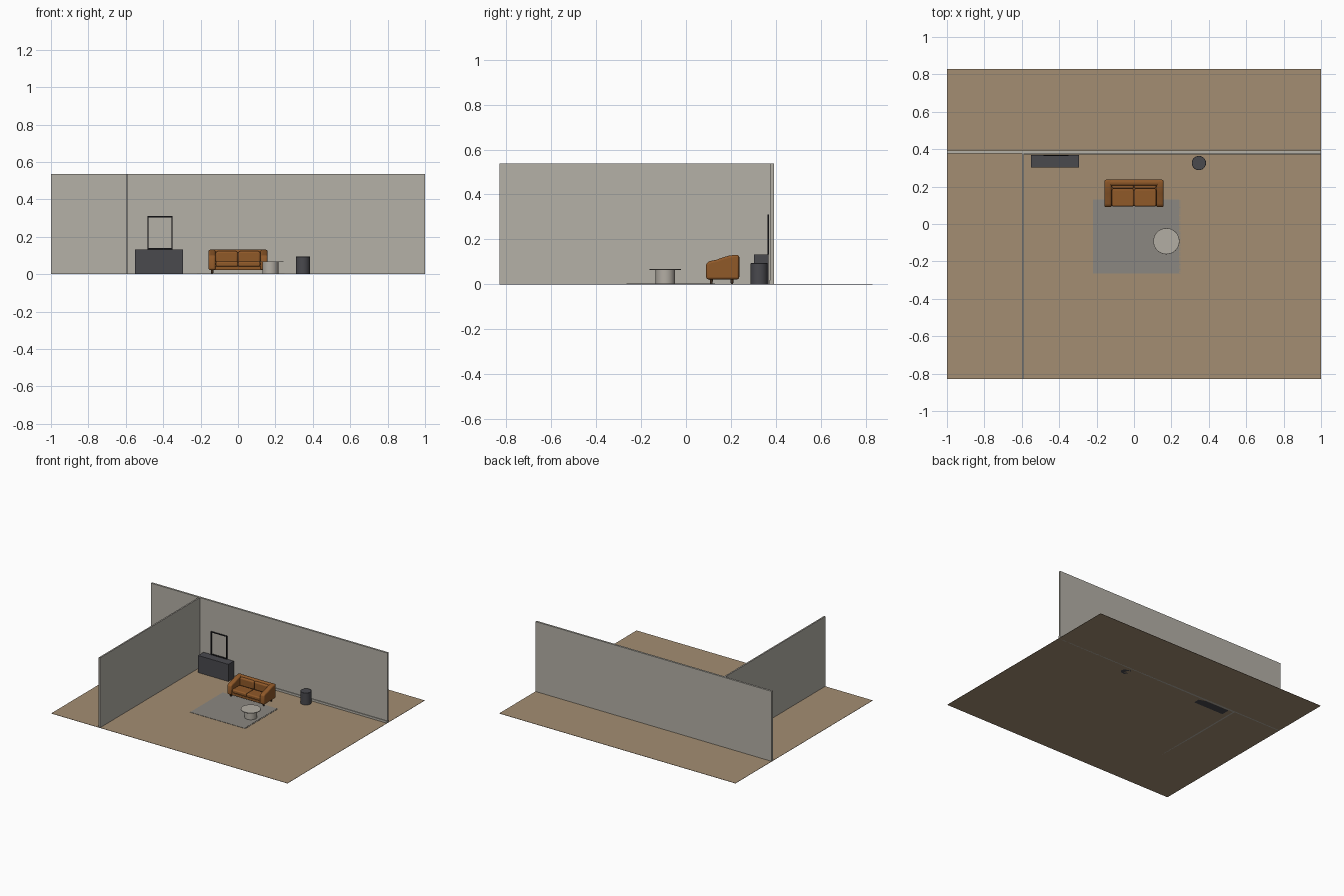
import bpy, bmesh, math
from mathutils import Vector

cube = bpy.data.objects.get("Cube")
if cube:
    bpy.data.objects.remove(cube, do_unlink=True)


def material(name, r, g, b):
    m = bpy.data.materials.new(name)
    m.use_nodes = True
    m.diffuse_color = (r, g, b, 1)
    bsdf = next(n for n in m.node_tree.nodes if n.type == 'BSDF_PRINCIPLED')
    bsdf.inputs["Base Color"].default_value = (r, g, b, 1)
    return m


WOOD = material("floor wood", 0.37, 0.27, 0.17)
PLASTER = material("wall plaster", 0.46, 0.44, 0.39)
CHARCOAL = material("charcoal", 0.067, 0.067, 0.076)
WOOL = material("rug wool", 0.26, 0.245, 0.22)
STONE = material("table stone", 0.45, 0.42, 0.37)
LEATHER = material("tan leather", 0.28, 0.10, 0.022)
BLACK = material("black metal", 0.013, 0.013, 0.015)
DARK_WOOD = material("dark wood", 0.06, 0.03, 0.015)


def finish(bm, name, mat, bevel=0, segments=4, smooth=False):
    bmesh.ops.recalc_face_normals(bm, faces=bm.faces)
    mesh = bpy.data.meshes.new(name)
    bm.to_mesh(mesh)
    bm.free()
    mesh.materials.append(mat)
    ob = bpy.data.objects.new(name, mesh)
    bpy.context.collection.objects.link(ob)
    if bevel:
        mod = ob.modifiers.new("soft edges", 'BEVEL')
        mod.width, mod.segments = bevel, segments
    if bevel or smooth:
        bpy.ops.object.select_all(action='DESELECT')
        ob.select_set(True)
        bpy.context.view_layer.objects.active = ob
        bpy.ops.object.shade_smooth_by_angle(angle=math.radians(40))
    return ob


def box(name, mat, x, y, z, bevel=0, segments=4):
    """Box given by its (min, max) along each axis."""
    bm = bmesh.new()
    bmesh.ops.create_cube(bm, size=1)
    for v in bm.verts:
        v.co = Vector([r[0] if c < 0 else r[1] for c, r in zip(v.co, (x, y, z))])
    return finish(bm, name, mat, bevel, segments)


def cylinder(name, mat, x, y, z, r_low, r_top=None, bevel=0):
    bm = bmesh.new()
    bmesh.ops.create_cone(bm, cap_ends=True, segments=40, radius1=r_low,
                          radius2=r_top or r_low, depth=z[1] - z[0])
    bmesh.ops.translate(bm, verts=bm.verts, vec=(x, y, sum(z) / 2))
    return finish(bm, name, mat, bevel, 2, True)


def side_profile(name, mat, points, x, bevel):
    """Outline in the y-z plane, extruded along x."""
    bm = bmesh.new()
    face = bm.faces.new([bm.verts.new((x[0], y, z)) for y, z in points])
    new = bmesh.ops.extrude_face_region(bm, geom=[face])["geom"]
    bmesh.ops.translate(bm, vec=(x[1] - x[0], 0, 0),
                        verts=[g for g in new if isinstance(g, bmesh.types.BMVert)])
    return finish(bm, name, mat, bevel)


# Room shell
box("floor", WOOD, (-1, 1), (-0.83, 0.83), (0, 0.002))
box("back_wall", PLASTER, (-1, 1), (0.377, 0.392), (0, 0.537))
box("side_wall", PLASTER, (-0.598, -0.587), (-0.83, 0.377), (0, 0.537))
box("baseboard", PLASTER, (-0.587, 1), (0.372, 0.377), (0, 0.018))

# Cabinet, with a thin frame standing on it
box("cabinet", CHARCOAL, (-0.55, -0.293), (0.302, 0.368), (0, 0.133))
left, right, low, high, bar = -0.485, -0.35, 0.133, 0.31, 0.006
depth = (0.363, 0.37)
for i, x in enumerate((left, right - bar)):
    box(f"frame_post_{i + 1}", BLACK, (x, x + bar), depth, (low, high))
for i, z in enumerate((low, high - bar)):
    box(f"frame_rail_{i + 1}", BLACK, (left + bar, right - bar), depth, (z, z + bar))

# Round side stool
cylinder("stool", CHARCOAL, 0.347, 0.326, (0, 0.094), 0.038, bevel=0.002)

# Rug with a fringe on one edge
box("rug", WOOL, (-0.22, 0.24), (-0.265, 0.13), (0.002, 0.004))
bm = bmesh.new()
count = 60
for i in range(count):
    y = -0.263 + 0.391 * i / (count - 1)
    tassel = bmesh.ops.create_cube(bm, size=1)["verts"]
    bmesh.ops.scale(bm, verts=tassel, vec=(0.008, 0.003, 0.0015))
    bmesh.ops.translate(bm, verts=tassel, vec=(0.244, y, 0.003))
finish(bm, "rug_fringe", WOOL)

# Coffee table
cylinder("table_base", STONE, 0.173, -0.092, (0.004, 0.064), 0.043)
cylinder("table_top", STONE, 0.173, -0.092, (0.064, 0.069), 0.07, bevel=0.001)

# Sofa body
box("sofa_base", LEATHER, (-0.125, 0.125), (0.096, 0.225), (0.022, 0.043), 0.004)
box("sofa_back", LEATHER, (-0.145, 0.145), (0.204, 0.238), (0.022, 0.131), 0.014, 5)
arm = [(0.09, 0.022), (0.09, 0.088), (0.096, 0.099), (0.11, 0.104), (0.135, 0.109),
       (0.165, 0.12), (0.19, 0.127), (0.215, 0.131), (0.237, 0.131), (0.237, 0.022)]
for side, sign in (("left", 1), ("right", -1)):
    side_profile(f"sofa_{side}_arm", LEATHER, arm,
                 sorted((sign * 0.12, sign * 0.158)), 0.01)
    # Cushions and legs
    box(f"seat_cushion_{side}", LEATHER, sorted((sign * 0.001, sign * 0.119)),
        (0.094, 0.187), (0.041, 0.068), 0.008)
    box(f"back_cushion_{side}", LEATHER, sorted((sign * 0.001, sign * 0.119)),
        (0.188, 0.215), (0.06, 0.123), 0.01)
    for end, y in (("front", 0.113), ("back", 0.205)):
        cylinder(f"sofa_{end}_{side}_leg", DARK_WOOD, sign * 0.138, y,
                 (0.002, 0.026), 0.005, 0.008)
